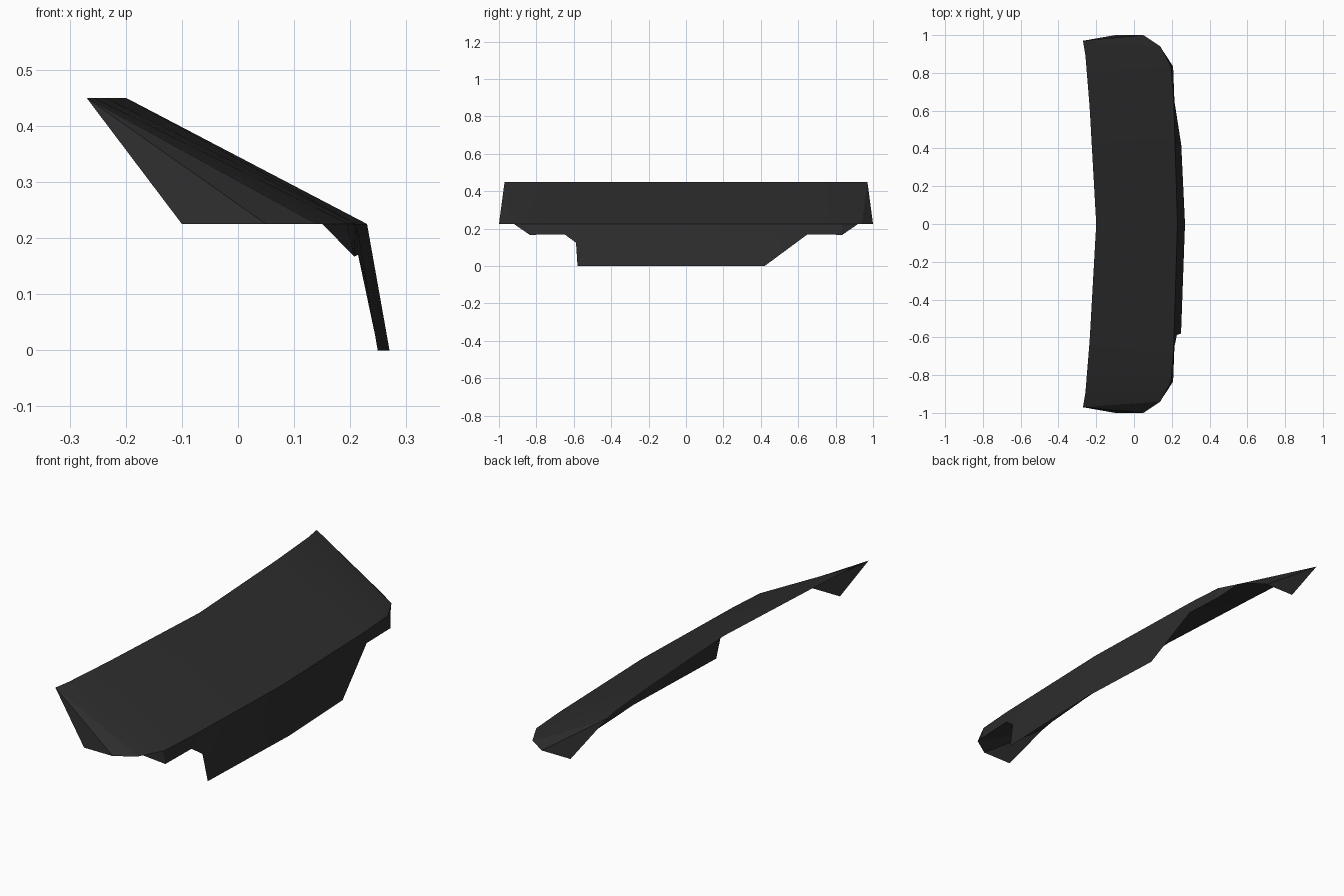
import bpy
from math import radians

cube = bpy.data.objects.get("Cube")
if cube:
    bpy.data.objects.remove(cube, do_unlink=True)

dark = bpy.data.materials.new("dark_grey")
dark.use_nodes = True
colour = (0.026, 0.026, 0.026, 1)
dark.diffuse_color = colour
dark.node_tree.nodes["Principled BSDF"].inputs["Base Color"].default_value = colour

TOP_Z, RIDGE_Z = 0.45, 0.225
# Plan outlines (x, y) of the half panel, centre to end
TOP = [(-0.20, 0), (-0.235, 0.62), (-0.257, 0.89), (-0.27, 0.97)]
RIDGE = [(0.23, 0), (0.21, 0.65), (0.197, 0.83), (0.14, 0.94), (0.05, 1.0), (-0.10, 1.0)]


def make_sheet(name, verts, faces, mirror=False):
    mesh = bpy.data.meshes.new(name)
    mesh.from_pydata(verts, [], faces)
    mesh.materials.append(dark)
    ob = bpy.data.objects.new(name, mesh)
    bpy.context.collection.objects.link(ob)
    if mirror:
        mod = ob.modifiers.new("mirror", 'MIRROR')
        mod.use_axis = (False, True, False)
    bpy.ops.object.select_all(action='DESELECT')
    ob.select_set(True)
    bpy.context.view_layer.objects.active = ob
    bpy.ops.object.shade_smooth_by_angle(angle=radians(20))
    return ob


def ridge_x(y):
    """x of the ridge at a given y"""
    y = abs(y)
    for (xa, ya), (xb, yb) in zip(RIDGE, RIDGE[1:]):
        if y <= yb:
            return xa + (xb - xa) * (y - ya) / (yb - ya)


# Sloping panel: strips along the middle, then a fan closing each end
n = len(TOP)
verts = [(x, y, TOP_Z) for x, y in TOP] + [(x, y, RIDGE_Z) for x, y in RIDGE]
faces = [(i, n + i, n + i + 1, i + 1) for i in range(n - 1)]
faces += [(n - 1, n + i, n + i + 1) for i in range(n - 1, len(RIDGE) - 1)]
make_sheet("sloping_panel", verts, faces, mirror=True)

# Hanging flange: lower edge from one end to the other, joined to the ridge
LOWER = [(0.207, -0.835, 0.167), (0.214, -0.65, 0.17), (0.227, -0.588, 0.125),
         (0.249, -0.58, 0), (0.27, 0, 0), (0.25, 0.42, 0),
         (0.214, 0.65, 0.17), (0.207, 0.835, 0.167)]
END_Y = 0.92
m = len(LOWER)
verts = LOWER + [(ridge_x(y), y, RIDGE_Z) for _, y, _ in LOWER]
verts += [(ridge_x(END_Y), s * END_Y, RIDGE_Z) for s in (-1, 1)]
faces = [(i, i + 1, m + i + 1, m + i) for i in range(m - 1)]
faces += [(2 * m, 0, m), (m - 1, 2 * m + 1, 2 * m - 1)]
make_sheet("hanging_flange", verts, faces)
